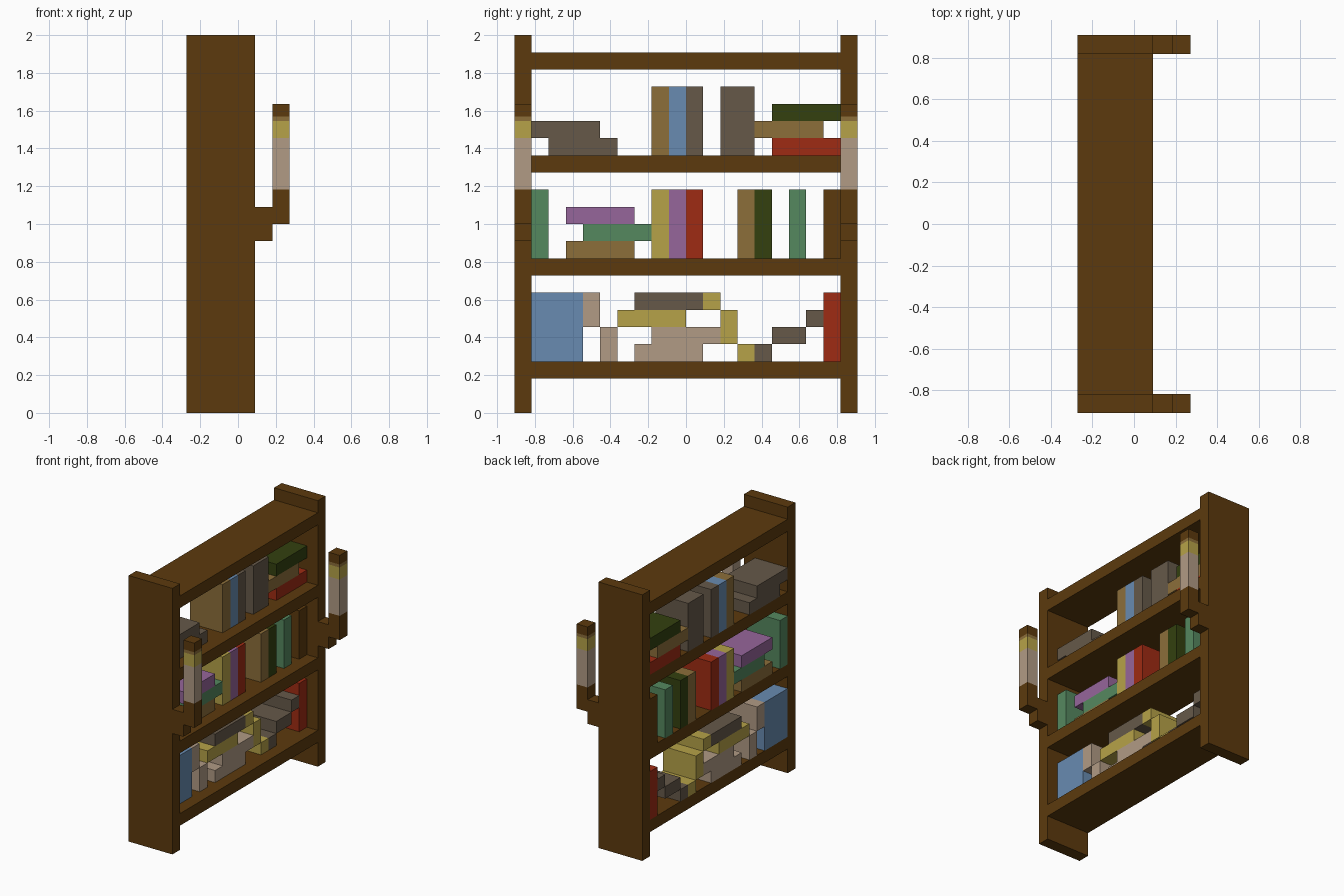
import bpy
import bmesh
from mathutils import Matrix, Vector

cube = bpy.data.objects.get("Cube")
if cube:
    bpy.data.objects.remove(cube, do_unlink=True)

U = 2 / 22  # one block; all sizes below are in blocks


def linear(c):
    c /= 255
    return c / 12.92 if c <= 0.04045 else ((c + 0.055) / 1.055) ** 2.4


def material(name, hex_code):
    rgb = [linear(int(hex_code[i:i + 2], 16)) for i in (0, 2, 4)]
    m = bpy.data.materials.new(name)
    m.use_nodes = True
    m.diffuse_color = (*rgb, 1)
    bsdf = m.node_tree.nodes["Principled BSDF"]
    bsdf.inputs["Base Color"].default_value = (*rgb, 1)
    bsdf.inputs["Roughness"].default_value = 0.9
    return m


MATS = {name: material(name, code) for name, code in {
    "brown": "5C3A0D", "gold": "8C6E3A", "blue": "688BB1", "grey": "665949",
    "dark_green": "33400F", "red": "9F2B13", "green": "55885F",
    "purple": "96669B", "yellow": "B6A248", "tan": "B19B85"}.items()}


def add_box(bm, x, y, z):
    lo, hi = Vector((x[0], y[0], z[0])) * U, Vector((x[1], y[1], z[1])) * U
    bmesh.ops.create_cube(bm, size=1, matrix=Matrix.Translation((lo + hi) / 2)
                          @ Matrix.Diagonal((*(hi - lo), 1)))


def finish(bm, name, colours):
    mesh = bpy.data.meshes.new(name)
    bm.to_mesh(mesh)
    bm.free()
    for c in colours:
        mesh.materials.append(MATS[c])
    ob = bpy.data.objects.new(name, mesh)
    bpy.context.collection.objects.link(ob)
    return ob


def boxes(name, colour, *parts):
    bm = bmesh.new()
    for part in parts:
        add_box(bm, *part)
    return finish(bm, name, [colour])


# Torch: one post cut into coloured bands by height
BANDS = [(13, "brown"), (16, "tan"), (17, "yellow"), (17.25, "gold"), (18, "brown")]
TORCH_COLOURS = ["brown", "tan", "yellow", "gold"]


def torch(name, y):
    bm = bmesh.new()
    add_box(bm, (2, 3), y, (11, 18))
    for top, _ in BANDS[:-1]:
        bmesh.ops.bisect_plane(bm, geom=bm.verts[:] + bm.edges[:] + bm.faces[:],
                               plane_co=(0, 0, top * U), plane_no=(0, 0, 1))
    for f in bm.faces:
        h = f.calc_center_median().z / U
        colour = next((c for top, c in BANDS if h < top), "brown")
        f.material_index = TORCH_COLOURS.index(colour)
    finish(bm, name, TORCH_COLOURS)


# Side panels with torch brackets
for side, y in (("near", (-10, -9)), ("far", (9, 10))):
    boxes(f"{side}_side_panel", "brown", ((-3, 1), y, (0, 22)))
    boxes(f"{side}_torch_bracket", "brown", ((1, 2), y, (10, 12)))
    torch(f"{side}_torch", y)

# Shelves
for name, z in (("bottom", 2), ("lower", 8), ("upper", 14), ("top", 20)):
    boxes(f"{name}_shelf", "brown", ((-3, 1), (-9, 9), (z, z + 1)))

DEPTH = (-3, 0)  # books stand flush with the open back

# Upright books: shelf floor, colour, y start, thickness
for i, (floor, colour, y, w) in enumerate([
        (15, "gold", -2, 1), (15, "blue", -1, 1), (15, "grey", 0, 1), (15, "grey", 2, 2),
        (9, "green", -9, 1), (9, "yellow", -2, 1), (9, "purple", -1, 1), (9, "red", 0, 1),
        (9, "gold", 3, 1), (9, "dark_green", 4, 1), (9, "green", 6, 1), (9, "brown", 8, 1),
        (3, "blue", -9, 3), (3, "red", 8, 1)], 1):
    boxes(f"upright_book_{i}", colour, (DEPTH, (y, y + w), (floor, floor + 4)))

# Books lying flat, four blocks long: colour, y start, height
for i, (colour, y, z) in enumerate([
        ("grey", -8, 15), ("grey", -9, 16),
        ("red", 5, 15), ("gold", 4, 16), ("dark_green", 5, 17),
        ("gold", -7, 9), ("green", -6, 10), ("purple", -7, 11),
        ("tan", -3, 3), ("tan", -2, 4), ("yellow", -4, 5), ("grey", -3, 6)], 1):
    boxes(f"flat_book_{i}", colour, (DEPTH, (y, y + 4), (z, z + 1)))

# Leaning books, stepped like stairs
boxes("leaning_tan_book", "tan", (DEPTH, (-6, -5), (5, 7)), (DEPTH, (-5, -4), (3, 5)))
boxes("leaning_yellow_book", "yellow", (DEPTH, (3, 4), (3, 4)),
      (DEPTH, (2, 3), (4, 6)), (DEPTH, (1, 2), (6, 7)))
boxes("leaning_grey_book", "grey", (DEPTH, (4, 5), (3, 4)),
      (DEPTH, (5, 7), (4, 5)), (DEPTH, (7, 8), (5, 6)))
